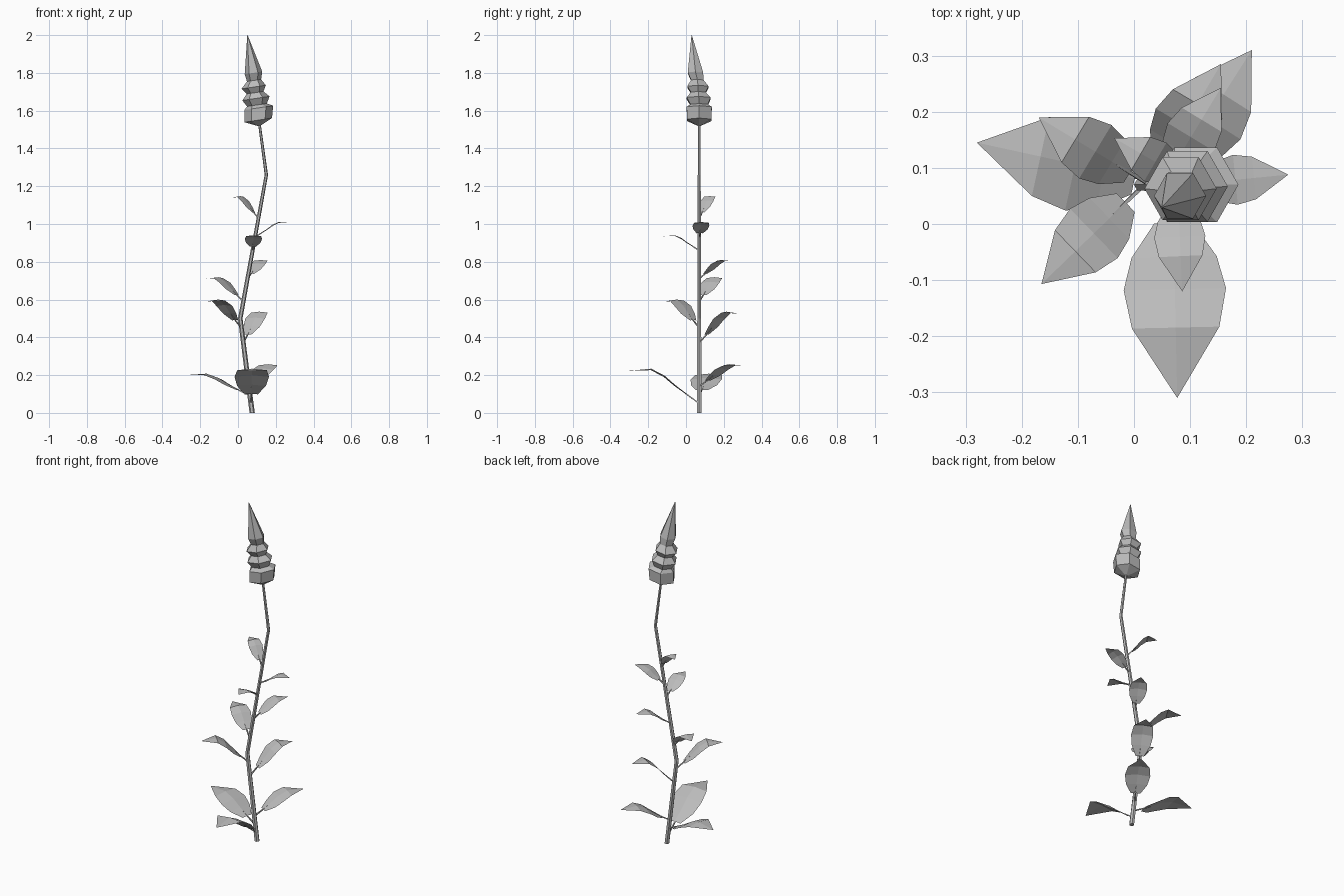
import bpy
import bmesh
from math import cos, sin, pi
from mathutils import Vector

cube = bpy.data.objects.get("Cube")
if cube:
    bpy.data.objects.remove(cube, do_unlink=True)

grey = bpy.data.materials.new("plain_grey")
grey.use_nodes = True
grey.diffuse_color = (0.5, 0.5, 0.5, 1)
grey.node_tree.nodes["Principled BSDF"].inputs["Base Color"].default_value = (0.5, 0.5, 0.5, 1)


def finish(bm, name):
    mesh = bpy.data.meshes.new(name)
    bm.to_mesh(mesh)
    bm.free()
    mesh.materials.append(grey)
    obj = bpy.data.objects.new(name, mesh)
    bpy.context.collection.objects.link(obj)


def loft(bm, centres, radii, sides, axes):
    """Join polygon rings, each square to its axis, into a closed tube."""
    rings = []
    for c, r, axis in zip(centres, radii, axes):
        n = Vector(axis).normalized()
        u = n.orthogonal() if abs(n.z) < 0.7 else Vector((1, 0, 0))
        u = (u - n * u.dot(n)).normalized()
        v = n.cross(u)
        rings.append([bm.verts.new(Vector(c) + r * (u * cos(2 * pi * i / sides) + v * sin(2 * pi * i / sides)))
                      for i in range(sides)])
    for a, b in zip(rings, rings[1:]):
        for i in range(sides):
            j = (i + 1) % sides
            bm.faces.new((a[i], a[j], b[j], b[i]))
    bm.faces.new(rings[0][::-1])
    bm.faces.new(rings[-1])


# Bent stem
STEM = [Vector(p) for p in ((0.075, 0.07, 0), (0.012, 0.07, 0.5), (0.15, 0.07, 1.26), (0.112, 0.07, 1.54))]
bm = bmesh.new()
loft(bm, STEM, (0.014, 0.012, 0.009, 0.007), 6, [(0, 0, 1)] * 4)
finish(bm, "stem")


def stem_at(z):
    for a, b in zip(STEM, STEM[1:]):
        if z <= b.z:
            return a.lerp(b, (z - a.z) / (b.z - a.z))


# Flower spike: height, centre x, centre y, radius
SPIKE = [
    (1.52, 0.112, 0.07, 0.008), (1.55, 0.107, 0.07, 0.074), (1.615, 0.11, 0.07, 0.077),
    (1.63, 0.10, 0.07, 0.053), (1.665, 0.095, 0.067, 0.073), (1.695, 0.09, 0.065, 0.045),
    (1.725, 0.083, 0.063, 0.065), (1.76, 0.085, 0.06, 0.038), (1.80, 0.082, 0.05, 0.047),
    (2.0, 0.05, 0.03, 0.001),
]
bm = bmesh.new()
loft(bm, [(x, y, z) for z, x, y, r in SPIKE], [s[3] for s in SPIKE], 6, [(-0.15, 0, 1)] * len(SPIKE))
finish(bm, "flower_spike")

# Leaf outline: distance along, height and half width as shares of the leaf's reach and rise
OUTLINE = [(0.18, 0.3, 0.09), (0.34, 0.58, 0.2), (0.49, 0.87, 0.24), (0.67, 1.07, 0.205), (1, 1, 0)]


def leaf(number, base_z, tip):
    base, tip = stem_at(base_z), Vector(tip)
    span = Vector((tip.x - base.x, tip.y - base.y, 0))
    side = Vector((-span.y, span.x, 0))
    rise = Vector((0, 0, tip.z - base.z))

    # Blade with a shallow fold along the midrib
    bm = bmesh.new()
    rows = []
    for along, height, width in OUTLINE:
        mid = base + span * along + rise * height
        droop = Vector((0, 0, -0.1 * width * span.length))
        offsets = (-1, 0, 1) if width else (0,)
        rows.append([bm.verts.new(mid + side * width * k + droop * abs(k)) for k in offsets])
    for a, b in zip(rows, rows[1:-1]):
        for k in (0, 1):
            bm.faces.new((a[k + 1], a[k], b[k], b[k + 1]))
    for k in (0, 1):
        bm.faces.new((rows[-2][k + 1], rows[-2][k], rows[-1][0]))
    finish(bm, f"leaf_blade_{number}")

    # Thin stalk from the stem into the blade
    bm = bmesh.new()
    path = [base, base + span * 0.18 + rise * 0.29, base + span * 0.3 + rise * 0.5]
    loft(bm, path, (0.005, 0.004, 0.002), 4, [span + rise] * 3)
    finish(bm, f"leaf_stalk_{number}")


# Leaves from the ground up: height on the stem and tip position
LEAVES = [
    (0.05, (0.077, -0.31, 0.222)), (0.09, (-0.28, 0.145, 0.2)), (0.14, (0.21, 0.31, 0.25)),
    (0.37, (0.155, 0.285, 0.525)), (0.45, (-0.165, -0.107, 0.59)), (0.59, (-0.17, 0.19, 0.71)),
    (0.71, (0.155, 0.243, 0.803)), (0.86, (0.086, -0.12, 0.935)), (0.93, (0.275, 0.088, 1.005)),
    (1.03, (-0.035, 0.153, 1.14)),
]
for number, (base_z, tip) in enumerate(LEAVES, 1):
    leaf(number, base_z, tip)
